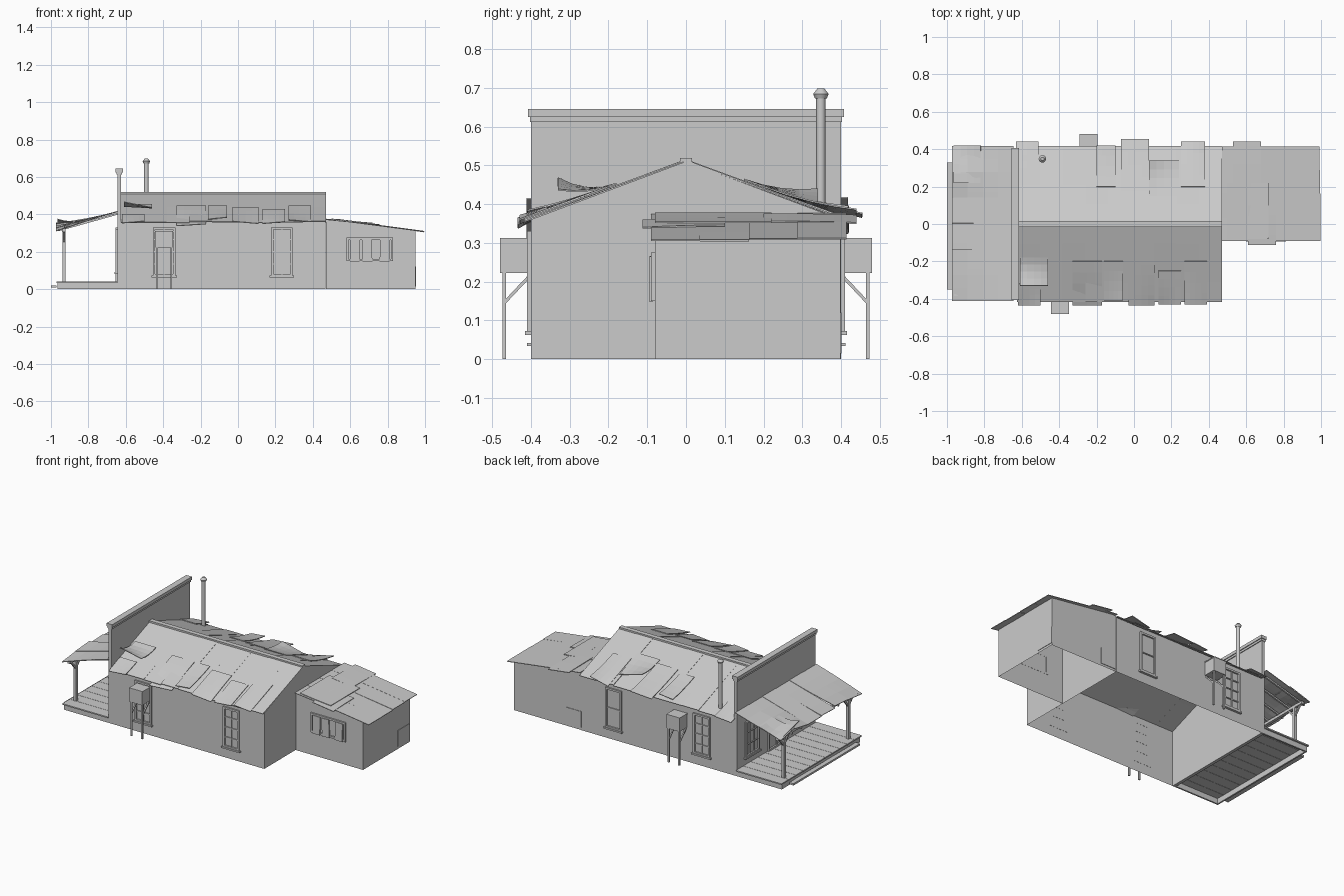
import bpy, bmesh, math, random
from mathutils import Vector, Matrix

random.seed(4)
if "Cube" in bpy.data.objects:
    bpy.data.objects.remove(bpy.data.objects["Cube"])

grey = bpy.data.materials.new("weathered grey")
grey.use_nodes = True
grey.diffuse_color = (0.6, 0.6, 0.6, 1)
grey.node_tree.nodes["Principled BSDF"].inputs["Base Color"].default_value = (0.6, 0.6, 0.6, 1)


def finish(name, bm):
    bmesh.ops.recalc_face_normals(bm, faces=bm.faces)
    mesh = bpy.data.meshes.new(name)
    bm.to_mesh(mesh)
    bm.free()
    mesh.materials.append(grey)
    ob = bpy.data.objects.new(name, mesh)
    bpy.context.collection.objects.link(ob)
    return ob


def add_box(bm, lo, hi, m=Matrix()):
    lo, hi = Vector(lo), Vector(hi)
    size = Matrix.Diagonal((*(hi - lo), 1))
    bmesh.ops.create_cube(bm, size=1, matrix=m @ Matrix.Translation((lo + hi) / 2) @ size)


def add_bar(bm, a, b, w):
    a, b = Vector(a), Vector(b)
    d = b - a
    m = Matrix.Translation(a) @ d.to_track_quat('Z', 'Y').to_matrix().to_4x4()
    add_box(bm, (-w / 2, -w / 2, 0), (w / 2, w / 2, d.length), m)


def box(name, lo, hi):
    bm = bmesh.new()
    add_box(bm, lo, hi)
    return finish(name, bm)


def shell(name, profile, axis, a, b):
    """Hollow prism, open underneath, from a profile extruded along x or y."""
    bm = bmesh.new()
    place = (lambda p, t: (t, p[0], p[1])) if axis == 'x' else (lambda p, t: (p[0], t, p[1]))
    ends = [[bm.verts.new(place(p, t)) for p in profile] for t in (a, b)]
    for ring in ends:
        bm.faces.new(ring)
    for i in range(len(profile) - 1):
        bm.faces.new((ends[0][i], ends[0][i + 1], ends[1][i + 1], ends[1][i]))
    return finish(name, bm)


def sheet(name, height, xs, ys, along, lift=0.0, gap=0.003, twist=0.0, n=4):
    """Thin roof sheet lying on a height function, curling up along its run."""
    bm = bmesh.new()
    grid = []
    for i in range(n + 1):
        row = []
        for j in range(n + 1):
            u, v = i / n, j / n
            x, y = xs[0] + (xs[1] - xs[0]) * u, ys[0] + (ys[1] - ys[0]) * v
            t, s = (v, u) if along == 'y' else (u, v)
            row.append(bm.verts.new((x, y, height(x, y) + gap + (lift + twist * s) * t * t)))
        grid.append(row)
    for i in range(n):
        for j in range(n):
            bm.faces.new((grid[i][j], grid[i + 1][j], grid[i + 1][j + 1], grid[i][j + 1]))
    ob = finish(name, bm)
    mod = ob.modifiers.new("thickness", 'SOLIDIFY')
    mod.thickness = 0.004
    return ob


def main_roof(x, y):
    return 0.512 - 0.37 * abs(y)


def porch_roof(x, y):
    return 0.415 + 0.28 * (x + 0.64)


def annex_roof(x, y):
    return 0.372 - 0.13 * max(0, x - 0.5)


# Building shells
shell("main_walls", [(-0.4, 0), (-0.4, 0.36), (0, 0.51), (0.4, 0.36), (0.4, 0)], 'x', -0.635, 0.468)
shell("annex_walls", [(0.47, 0), (0.47, 0.37), (0.5, 0.37), (0.95, 0.312), (0.95, 0)], 'y', -0.08, 0.398)
box("false_front", (-0.645, -0.4, 0), (-0.625, 0.4, 0.625))
box("front_cornice", (-0.655, -0.407, 0.625), (-0.615, 0.407, 0.645))
box("front_cornice_trim", (-0.65, -0.403, 0.612), (-0.62, 0.403, 0.625))

# Main roof strips on both slopes
for side, label in ((-1, "front"), (1, "back")):
    for i in range(9):
        x0 = -0.625 + i * 0.1217
        sheet(f"{label}_roof_strip_{i}", main_roof, (x0, x0 + 0.1217), (0, side * 0.418), 'y',
              random.uniform(-0.003, 0.004), random.uniform(0.001, 0.004))
box("ridge_cap", (-0.625, -0.015, 0.508), (0.47, 0.015, 0.519))

# Loose sheets: x start, x end, y inner, y outer, lift, twist
loose = [(-0.62, -0.5, -0.32, -0.435, -0.005, 0.01), (-0.61, -0.46, -0.18, -0.33, 0.07, -0.03),
         (-0.33, -0.17, -0.2, -0.435, -0.02, 0.01), (-0.16, -0.06, -0.2, -0.41, 0.006, 0.01),
         (-0.03, 0.11, -0.22, -0.435, 0.004, -0.012), (0.13, 0.25, -0.25, -0.43, -0.01, 0.01),
         (0.27, 0.39, -0.2, -0.43, 0.01, -0.01), (-0.63, -0.51, 0.3, 0.44, 0, 0.01),
         (-0.2, -0.1, 0.2, 0.42, 0.02, 0.01), (-0.07, 0.08, 0.18, 0.455, 0.015, 0.01),
         (0.08, 0.24, 0.15, 0.34, 0.045, -0.04), (0.25, 0.38, 0.2, 0.44, 0, 0.03)]
for i, (a, b, c, d, lift, twist) in enumerate(loose):
    sheet(f"loose_sheet_{i}", main_roof, (a, b), (c, d), 'y', lift, 0.009, twist)

# Annex roof
for i in range(4):
    y0 = -0.09 + i * 0.126
    sheet(f"annex_roof_strip_{i}", annex_roof, (0.47, 0.998 - 0.002 * i), (y0, y0 + 0.126), 'x',
          random.uniform(-0.006, 0.0), 0.002 + 0.001 * i)
sheet("annex_front_sheet", annex_roof, (0.61, 0.76), (0.1, -0.112), 'y', -0.006, 0.008)
sheet("annex_back_sheet", annex_roof, (0.53, 0.68), (0.2, 0.44), 'y', -0.004, 0.008)
sheet("annex_middle_sheet", annex_roof, (0.5, 0.72), (-0.08, 0.22), 'x', 0.006, 0.006)

# Porch deck with plank gaps, skirts and step
bm = bmesh.new()
for i in range(11):
    y0 = -0.41 + i * 0.0748
    add_box(bm, (-0.97, y0, 0.034), (-0.645, y0 + 0.073, 0.042))
finish("porch_planks", bm)
bm = bmesh.new()
add_box(bm, (-0.965, -0.4, 0), (-0.955, 0.4, 0.034))
for y in (-0.4, 0.39):
    add_box(bm, (-0.955, y, 0), (-0.645, y + 0.01, 0.034))
finish("porch_skirts", bm)
box("porch_step", (-1.0, -0.35, 0.008), (-0.97, 0.33, 0.02))

# Porch posts, braces, beam and rafters
for label, y in (("right", -0.33), ("left", 0.33)):
    bm = bmesh.new()
    add_bar(bm, (-0.93, y, 0.04), (-0.93, y, 0.32), 0.018)
    for s in (-1, 1):
        add_bar(bm, (-0.93, y, 0.25), (-0.93, y + s * 0.055, 0.315), 0.01)
    finish(label + "_porch_post", bm)
box("porch_beam", (-0.94, -0.4, 0.306), (-0.922, 0.4, 0.324))
bm = bmesh.new()
for i in range(9):
    y = -0.38 + i * 0.095
    add_bar(bm, (-0.645, y, 0.403), (-0.96, y, 0.315), 0.01)
finish("porch_rafters", bm)

# Porch roof sheets, some curled at the eave
for i, (lift, twist) in enumerate(((-0.012, 0.015), (0.003, 0.01), (0, 0.005), (-0.002, 0), (0.0, 0.025), (0.03, -0.03))):
    y0 = -0.412 + i * 0.138
    sheet(f"porch_roof_sheet_{i}", porch_roof, (-0.645, -0.972), (y0, y0 + 0.14), 'x', lift,
          0.002 + 0.002 * (i % 2), twist)
sheet("porch_bent_sheet", porch_roof, (-0.82, -0.965), (0.22, 0.42), 'x', 0.045, 0.008, -0.05)


def wall_frame(cx, cy, facing):
    """Local x runs along the wall, local -y points out of it."""
    angle = {'front': 0, 'right': -math.pi / 2, 'back': math.pi, 'end': math.pi / 2}[facing]
    return Matrix.Translation((cx, cy, 0)) @ Matrix.Rotation(angle, 4, 'Z')


def window(name, m, w, z0, z1, cols, rows, sill=True):
    bm = bmesh.new()
    h, t = w / 2, 0.012
    for s in (-1, 1):
        a, b = sorted((s * h, s * (h - t)))
        add_box(bm, (a, -0.01, z0), (b, 0.001, z1), m)
    for z in (z0, z1 - t):
        add_box(bm, (-h, -0.01, z), (h, 0.001, z + t), m)
    for i in range(1, cols):
        x = -h + w * i / cols
        add_box(bm, (x - 0.003, -0.006, z0), (x + 0.003, 0.001, z1), m)
    for i in range(1, rows):
        z = z0 + (z1 - z0) * i / rows
        add_box(bm, (-h, -0.006, z - 0.003), (h, 0.001, z + 0.003), m)
    if sill:
        add_box(bm, (-h - 0.008, -0.015, z0 - 0.008), (h + 0.008, 0.001, z0 + 0.002), m)
    finish(name, bm)


# Windows and doors
for side, y in (("front", -0.4), ("back", 0.4)):
    window(side + "_window_near_porch", wall_frame(-0.395, y, side), 0.12, 0.07, 0.33, 2, 4)
    window(side + "_window_far", wall_frame(0.235, y, side), 0.115, 0.07, 0.33, 2 if side == "front" else 1, 4 if side == "front" else 2)
window("annex_window", wall_frame(0.705, -0.08, "front"), 0.25, 0.15, 0.275, 2, 1, False)
for label, y in (("right", -0.25), ("left", 0.25)):
    window(label + "_porch_window", wall_frame(-0.645, y, "right"), 0.14, 0.09, 0.32, 3, 3)
window("porch_door", wall_frame(-0.645, 0, "right"), 0.18, 0.042, 0.33, 2, 2, False)

# Crooked boards nailed over the annex window
bm = bmesh.new()
for x, tilt in ((0.625, 0.02), (0.69, -0.04), (0.785, 0.03)):
    m = Matrix.Translation((x, -0.09, 0.21)) @ Matrix.Rotation(tilt, 4, 'Y')
    add_box(bm, (-0.026, -0.004, -0.062), (0.026, 0.004, 0.055), m)
finish("annex_window_boards", bm)
box("annex_end_patch", (0.948, 0.275, 0.015), (0.953, 0.398, 0.12))
box("annex_back_patch", (0.47, 0.396, 0.015), (0.58, 0.401, 0.12))

# Cooler boxes on braced legs beside the walls
for label, x, s in (("front", -0.395, -1), ("back", -0.243, 1)):
    ys = sorted((s * 0.4, s * 0.48))
    box(label + "_cooler", (x - 0.046, ys[0], 0.222), (x + 0.046, ys[1], 0.308))
    box(label + "_cooler_lid", (x - 0.048, ys[0], 0.306), (x + 0.048, ys[1], 0.312))
    bm = bmesh.new()
    for lx in (x - 0.038, x + 0.038):
        add_bar(bm, (lx, s * 0.469, 0), (lx, s * 0.469, 0.222), 0.01)
        add_bar(bm, (lx, s * 0.469, 0.145), (lx, s * 0.403, 0.215), 0.008)
    finish(label + "_cooler_legs", bm)

# Stove pipe with a conical cap
bm = bmesh.new()
for r1, r2, z0, z1 in ((0.012, 0.012, 0.36, 0.685), (0.015, 0.02, 0.672, 0.684), (0.02, 0.009, 0.684, 0.698)):
    bmesh.ops.create_cone(bm, cap_ends=True, segments=12, radius1=r1, radius2=r2, depth=z1 - z0,
                          matrix=Matrix.Translation((-0.49, 0.348, (z0 + z1) / 2)))
pipe = finish("stove_pipe", bm)
bpy.context.view_layer.objects.active = pipe
pipe.select_set(True)
bpy.ops.object.shade_smooth_by_angle(angle=math.radians(35))
